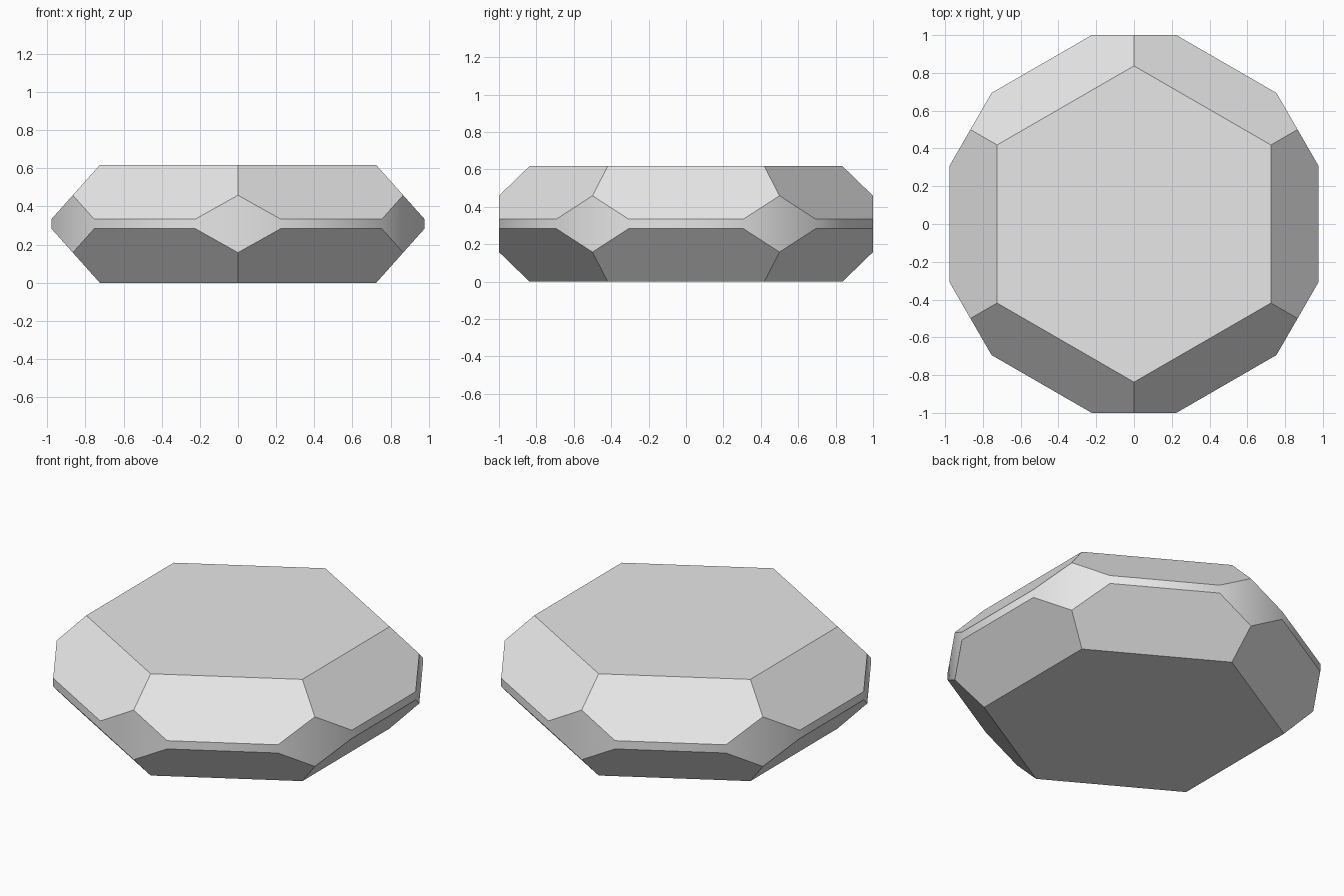
import bpy, bmesh
from math import radians, sin, cos, tan
from mathutils import Vector

cube = bpy.data.objects.get("Cube")
if cube:
    bpy.data.objects.remove(cube, do_unlink=True)

HEIGHT = 0.617       # full thickness of the stone
TABLE_R = 0.837      # corner radius of the flat hexagon
CORNER_R = 1.0       # distance to the corner facets
SIDE_R = 0.978       # distance to the side facets
GIRDLE = 0.025       # half height of the narrow side band

mid = HEIGHT / 2
c30, s30 = cos(radians(30)), sin(radians(30))
half_width = (CORNER_R - SIDE_R * c30) / s30

# Corner tips lie on the planes of the sloping facets
slope = (mid - GIRDLE) / (SIDE_R - TABLE_R * c30)
tip = mid - (CORNER_R - TABLE_R) * c30 * slope


def around(angle, out, side, z):
    a = radians(angle)
    return Vector((out * cos(a) - side * sin(a), out * sin(a) + side * cos(a), mid + z))


# Points of one sixth, repeated round and mirrored above and below the middle
bm = bmesh.new()
for i in range(6):
    for s in (-1, 1):
        bm.verts.new(around(60 * i + 30, TABLE_R, 0, s * mid))
        bm.verts.new(around(60 * i + 30, CORNER_R, 0, s * tip))
        for w in (-half_width, half_width):
            bm.verts.new(around(60 * i, SIDE_R, w, s * GIRDLE))

# Skin the points, then merge flat triangles into whole facets
bmesh.ops.convex_hull(bm, input=bm.verts[:])
bmesh.ops.dissolve_limit(bm, angle_limit=radians(1), verts=bm.verts[:], edges=bm.edges[:])
bmesh.ops.recalc_face_normals(bm, faces=bm.faces[:])
mesh = bpy.data.meshes.new("faceted_stone")
bm.to_mesh(mesh)
bm.free()
stone = bpy.data.objects.new("faceted_stone", mesh)
bpy.context.collection.objects.link(stone)

# Plain light grey
grey = bpy.data.materials.new("light_grey")
grey.use_nodes = True
colour = (0.8, 0.8, 0.8, 1)
grey.diffuse_color = colour
grey.node_tree.nodes["Principled BSDF"].inputs["Base Color"].default_value = colour
mesh.materials.append(grey)

# Soft shading round the girdle, crisp edges elsewhere
bpy.ops.object.select_all(action='DESELECT')
stone.select_set(True)
bpy.context.view_layer.objects.active = stone
bpy.ops.object.shade_smooth_by_angle(angle=radians(31))
